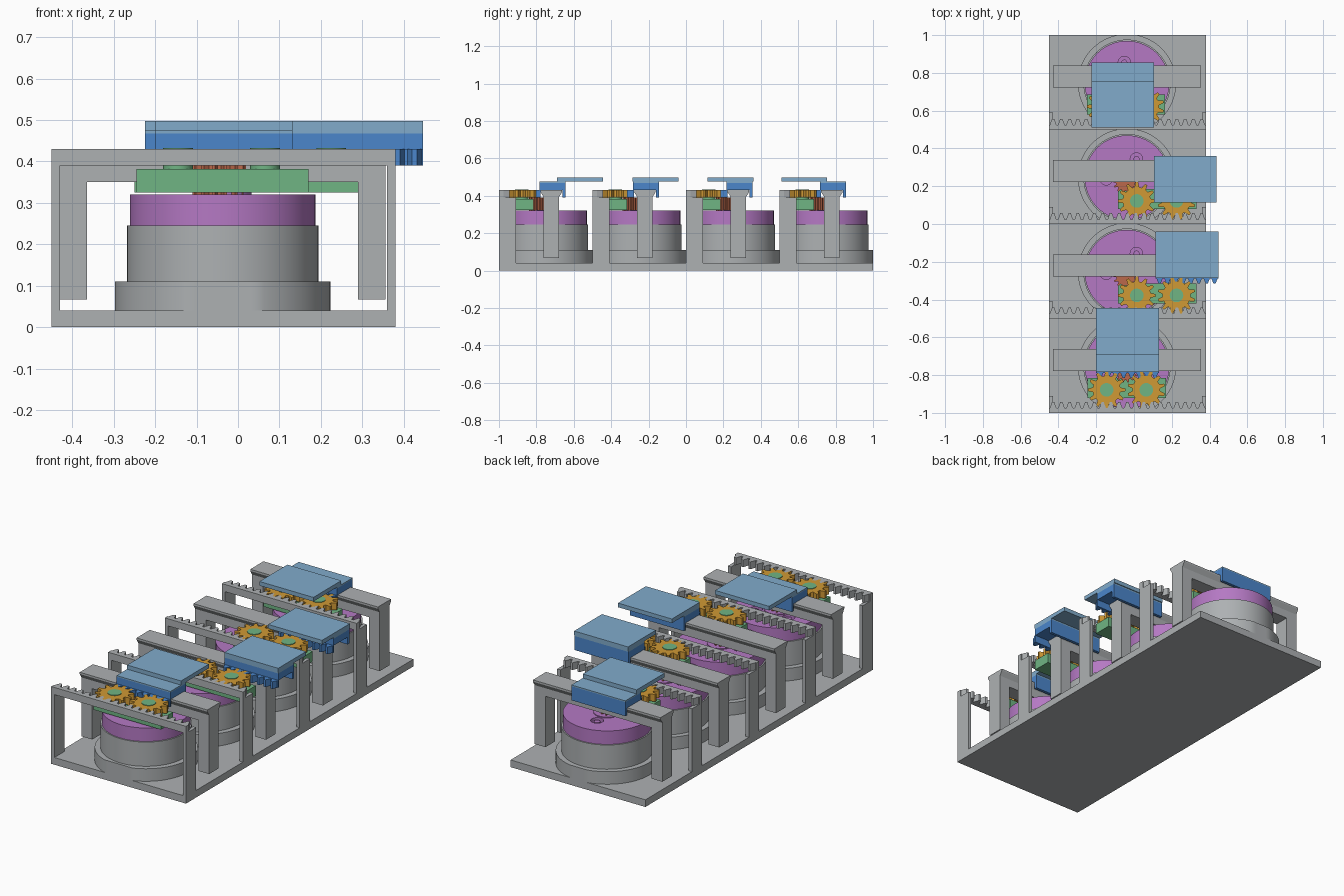
import bpy, bmesh
from math import cos, sin, pi, radians

if "Cube" in bpy.data.objects:
    bpy.data.objects.remove(bpy.data.objects["Cube"])


def material(name, rgb):
    m = bpy.data.materials.new(name)
    m.use_nodes = True
    m.diffuse_color = (*rgb, 1)
    m.node_tree.nodes["Principled BSDF"].inputs["Base Color"].default_value = (*rgb, 1)
    return m


GREY = material("grey", (0.42, 0.44, 0.45))
PURPLE = material("purple", (0.46, 0.19, 0.55))
GREEN = material("green", (0.16, 0.46, 0.23))
ORANGE = material("orange", (0.63, 0.32, 0.035))
RED = material("brick red", (0.5, 0.14, 0.07))
BLUE = material("blue", (0.07, 0.24, 0.6))
LIGHT = material("light blue", (0.22, 0.41, 0.6))


def extrude(name, points, low, high, mat, axis="z"):
    """Prism from an outline: along z from (x, y), or along x from (y, z)."""
    bm = bmesh.new()
    place = (lambda p: (p[0], p[1], low)) if axis == "z" else (lambda p: (low, p[0], p[1]))
    face = bm.faces.new([bm.verts.new(place(p)) for p in points])
    out = bmesh.ops.extrude_face_region(bm, geom=[face])
    d = high - low
    moved = [v for v in out["geom"] if isinstance(v, bmesh.types.BMVert)]
    bmesh.ops.translate(bm, verts=moved, vec=(0, 0, d) if axis == "z" else (d, 0, 0))
    bmesh.ops.recalc_face_normals(bm, faces=bm.faces)
    mesh = bpy.data.meshes.new(name)
    bm.to_mesh(mesh)
    bm.free()
    mesh.materials.append(mat)
    ob = bpy.data.objects.new(name, mesh)
    bpy.context.collection.objects.link(ob)
    return ob


def box(name, x0, x1, y0, y1, z0, z1, mat):
    return extrude(name, [(x0, y0), (x1, y0), (x1, y1), (x0, y1)], z0, z1, mat)


def circle(cx, cy, r, n=64):
    return [(cx + r * cos(2 * pi * i / n), cy + r * sin(2 * pi * i / n)) for i in range(n)]


def smooth(ob):
    bpy.ops.object.select_all(action="DESELECT")
    ob.select_set(True)
    bpy.context.view_layer.objects.active = ob
    bpy.ops.object.shade_smooth_by_angle(angle=radians(30))


def disc(name, cx, cy, r, z0, z1, mat, n=64):
    ob = extrude(name, circle(cx, cy, r, n), z0, z1, mat)
    smooth(ob)
    return ob


def gear(name, cx, cy, root, tip, teeth, z0, z1, mat, turn=0):
    points = []
    step = 2 * pi / teeth
    for i in range(teeth):
        for part, r in ((-0.32, root), (-0.13, tip), (0.13, tip), (0.32, root)):
            a = turn + (i + part) * step
            points.append((cx + r * cos(a), cy + r * sin(a)))
    return extrude(name, points, z0, z1, mat)


def rack(name, x0, x1, back, root, tip, z0, z1, mat, pitch=0.044):
    """Toothed bar; the teeth point from root towards tip along y."""
    count = round((x1 - x0) / pitch)
    step = (x1 - x0) / count
    points = [(x1, back), (x0, back)]
    for i in range(count):
        for part, y in ((0.1, root), (0.36, tip), (0.64, tip), (0.9, root)):
            points.append((x0 + (i + part) * step, y))
    points.insert(2, (x0, root))
    points.append((x1, root))
    return extrude(name, points, z0, z1, mat)


def rotor(name, cx, cy, turn):
    """Purple rotor disc with three pegged recesses and a low hub."""
    ob = disc(name, cx, cy, 0.224, 0.245, 0.32, PURPLE)
    for i in range(3):
        a = turn + 2 * pi * i / 3
        hx, hy = cx + 0.11 * cos(a), cy + 0.11 * sin(a)
        cutter = extrude("recess_cutter", circle(hx, hy, 0.033, 24), 0.275, 0.4, PURPLE)
        mod = ob.modifiers.new("recess", "BOOLEAN")
        mod.operation = "DIFFERENCE"
        mod.object = cutter
        bpy.context.view_layer.objects.active = ob
        bpy.ops.object.modifier_apply(modifier=mod.name)
        bpy.data.objects.remove(cutter)
        disc(name + "_peg", hx, hy, 0.016, 0.27, 0.315, PURPLE, 20)
    disc(name + "_hub", cx, cy, 0.07, 0.32, 0.325, PURPLE, 32)


# Shared base plate
box("base_plate", -0.45, 0.38, -1, 1, 0, 0.04, GREY)

# Per unit: first gear x, slider left x, top plate start (from unit front), rotor turn
UNITS = [
    (-0.145, -0.2, 0.31, 0.6),
    (0.015, 0.115, 0.215, 1.1),
    (0.015, 0.105, 0.115, 1.1),
    (-0.15, -0.225, 0.01, 1.7),
]
CX = -0.037

for k, (gx, sx, plate, turn) in enumerate(UNITS):
    y = -1 + 0.5 * k
    tag = f"_{k + 1}"
    cy = y + 0.2455

    # Motor: flange trimmed to the unit's length, drum and rotor
    flange = [(px, min(max(py, y), y + 0.5)) for px, py in circle(CX, cy, 0.26, 96)]
    smooth(extrude("motor_flange" + tag, flange, 0.04, 0.11, GREY))
    disc("motor_drum" + tag, CX, cy, 0.231, 0.11, 0.245, GREY)
    rotor("rotor" + tag, CX, cy, turn)
    gear("pinion" + tag, CX - 0.008, y + 0.225, 0.05, 0.065, 14, 0.32, 0.39, RED)

    # Fixed rack on its frame
    for side, x0 in (("right", -0.45), ("left", 0.36)):
        box(f"{side}_rack_post" + tag, x0, x0 + 0.02, y, y + 0.09, 0.04, 0.39, GREY)
    rack("fixed_rack" + tag, -0.45, 0.38, y, y + 0.025, y + 0.057, 0.39, 0.43, GREY)

    # Bridge with dovetail rail
    ry = y + 0.28
    for side, x0 in (("right", -0.43), ("left", 0.29)):
        box(f"{side}_bridge_leg" + tag, x0, x0 + 0.066, ry - 0.042, ry + 0.042, 0.067, 0.35, GREY)
    half = [(0.042, 0.35), (0.042, 0.395), (0.058, 0.42), (0.058, 0.43)]
    rail = [(ry + a, z) for a, z in half] + [(ry - a, z) for a, z in reversed(half)]
    extrude("bridge_rail" + tag, rail, -0.43, 0.356, GREY, "x")

    # Gear carrier with two gears on pins
    box("gear_carrier" + tag, gx - 0.1, gx + 0.315, y + 0.08, y + 0.185, 0.325, 0.382, GREEN)
    for i in range(2):
        px = gx + 0.21 * i
        gear(f"gear_{i + 1}" + tag, px, y + 0.122, 0.074, 0.1, 12, 0.39, 0.43, ORANGE, i * pi / 12)
        disc(f"gear_pin_{i + 1}" + tag, px, y + 0.122, 0.036, 0.382, 0.433, GREEN, 32)

    # Slider riding on the rail, with its own rack and a top plate
    ex = sx + 0.332
    box("slider_body" + tag, sx, ex, y + 0.217, y + 0.355, 0.43, 0.468, BLUE)
    box("slider_lid" + tag, sx, ex, y + 0.217, y + 0.355, 0.468, 0.475, LIGHT)
    box("slider_lip" + tag, sx, ex, y + 0.339, y + 0.355, 0.39, 0.43, BLUE)
    rack("slider_rack" + tag, sx, ex, y + 0.222, y + 0.212, y + 0.185, 0.39, 0.43, BLUE)
    box("top_plate" + tag, sx, ex, y + plate, y + plate + 0.245, 0.475, 0.498, LIGHT)
